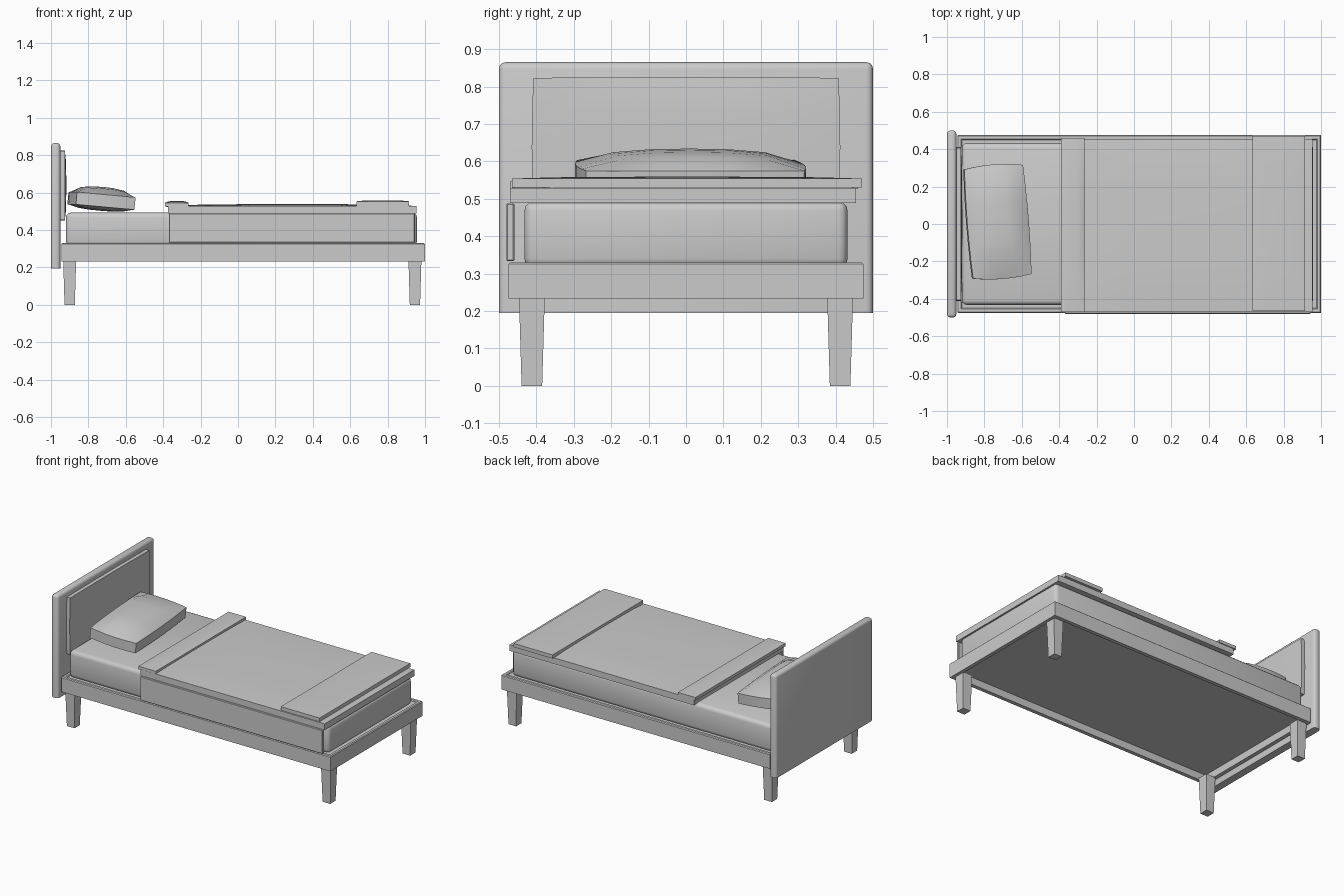
import bpy, bmesh, math
from mathutils import Matrix, Vector

if "Cube" in bpy.data.objects:
    bpy.data.objects.remove(bpy.data.objects["Cube"])

grey = bpy.data.materials.new("plain grey")
grey.diffuse_color = (0.6, 0.6, 0.6, 1)
grey.use_nodes = True
grey.node_tree.nodes["Principled BSDF"].inputs["Base Color"].default_value = grey.diffuse_color


def finish(bm, name):
    bmesh.ops.recalc_face_normals(bm, faces=bm.faces)
    me = bpy.data.meshes.new(name)
    bm.to_mesh(me)
    bm.free()
    ob = bpy.data.objects.new(name, me)
    bpy.context.collection.objects.link(ob)
    me.materials.append(grey)
    bpy.ops.object.select_all(action='DESELECT')
    ob.select_set(True)
    bpy.context.view_layer.objects.active = ob
    bpy.ops.object.shade_smooth_by_angle(angle=math.radians(35))
    return ob


def box(name, x, y, z, bevel=0, seg=3, keep=lambda e: True):
    """Box from ranges; bevels the edges chosen by keep."""
    bm = bmesh.new()
    bmesh.ops.create_cube(bm, size=1)
    for v in bm.verts:
        v.co = Vector([(a + b) / 2 + c * (b - a) for c, (a, b) in zip(v.co, (x, y, z))])
    if bevel:
        edges = [e for e in bm.edges if keep(e)]
        bmesh.ops.bevel(bm, geom=edges, offset=bevel, segments=seg, profile=0.5, affect='EDGES')
    return finish(bm, name)


def cushion(name, centre, size, half, top, bottom=0, barrel=0, n=8, rot=Matrix()):
    """Padded slab: straight rim of thickness 2*half, domed top and bottom."""
    bm = bmesh.new()
    grids = []
    for s, rise in ((1, top), (-1, bottom)):
        g = []
        for i in range(n + 1):
            for j in range(n + 1):
                u, v = 2 * i / n - 1, 2 * j / n - 1
                dome = (1 - abs(u) ** 2.5) * (1 - abs(v) ** 2.5)
                p = Vector((u * size[0] / 2 * (1 + barrel * (1 - v * v)),
                            v * size[1] / 2 * (1 + barrel * (1 - u * u)),
                            s * (half + rise * dome ** 0.6)))
                g.append(bm.verts.new(rot @ p + Vector(centre)))
        for i in range(n):
            for j in range(n):
                a = i * (n + 1) + j
                bm.faces.new((g[a], g[a + 1], g[a + n + 2], g[a + n + 1]))
        grids.append(g)
    rim = [e for e in bm.edges if e.is_boundary]
    bmesh.ops.bridge_loops(bm, edges=rim)
    return finish(bm, name)


def not_bottom(e):
    return sum(v.co.z for v in e.verts) / 2 > 0.2


def top_edges(e):
    return all(v.co.z > 0.3 for v in e.verts)


# headboard with upholstered panel
box("headboard", (-1, -0.95), (-0.5, 0.5), (0.195, 0.865), 0.018, 3, not_bottom)
cushion("headboard_panel", (-0.938, 0, 0.638), (0.37, 0.815), 0.012, 0.008, 0, 0.012,
        rot=Matrix.Rotation(math.pi / 2, 4, 'Y'))

# bed frame rails and the platform recessed between them
for side, s in (("front", -1), ("back", 1)):
    box(side + "_rail", (-0.94, 1.0), tuple(sorted((s * 0.475, s * 0.45))), (0.233, 0.33),
        0.005, 1, top_edges)
box("foot_rail", (0.975, 1.0), (-0.472, 0.472), (0.233, 0.33), 0.005, 1, top_edges)
box("head_rail", (-0.945, -0.92), (-0.472, 0.472), (0.233, 0.33), 0.005, 1, top_edges)
box("platform", (-0.93, 0.985), (-0.46, 0.46), (0.28, 0.322))

# tapered legs
for end, x in (("head", -0.9), ("foot", 0.946)):
    for side, y in (("front", -0.412), ("back", 0.412)):
        bm = bmesh.new()
        bmesh.ops.create_cube(bm, size=1)
        for v in bm.verts:
            w = 0.069 if v.co.z > 0 else 0.055
            v.co = Vector((x + v.co.x * w, y + v.co.y * w, (v.co.z + 0.5) * 0.238))
        finish(bm, f"{end}_{side}_leg")

# mattress
box("mattress", (-0.92, 0.957), (-0.432, 0.432), (0.315, 0.493), 0.025, 3)

# blanket, its side drape, the folded edge and the foot throw
cushion("blanket", (0.29, -0.008, 0.509), (1.33, 0.925), 0.02, 0.01)
box("blanket_side", (-0.37, 0.945), (-0.48, -0.459), (0.333, 0.488), 0.003, 1)
cushion("blanket_fold", (-0.327, -0.005, 0.536), (0.126, 0.93), 0.01, 0.01, 0.004)
cushion("foot_throw", (0.774, 0.003, 0.542), (0.28, 0.935), 0.012, 0.005)

# pillow, turned and leaning slightly
turn = Matrix.Rotation(math.radians(4.5), 4, 'Z') @ Matrix.Rotation(0.09, 4, 'Y')
cushion("pillow", (-0.73, 0.012, 0.556), (0.315, 0.585), 0.033, 0.042, 0.02, 0.05, 6, turn)
